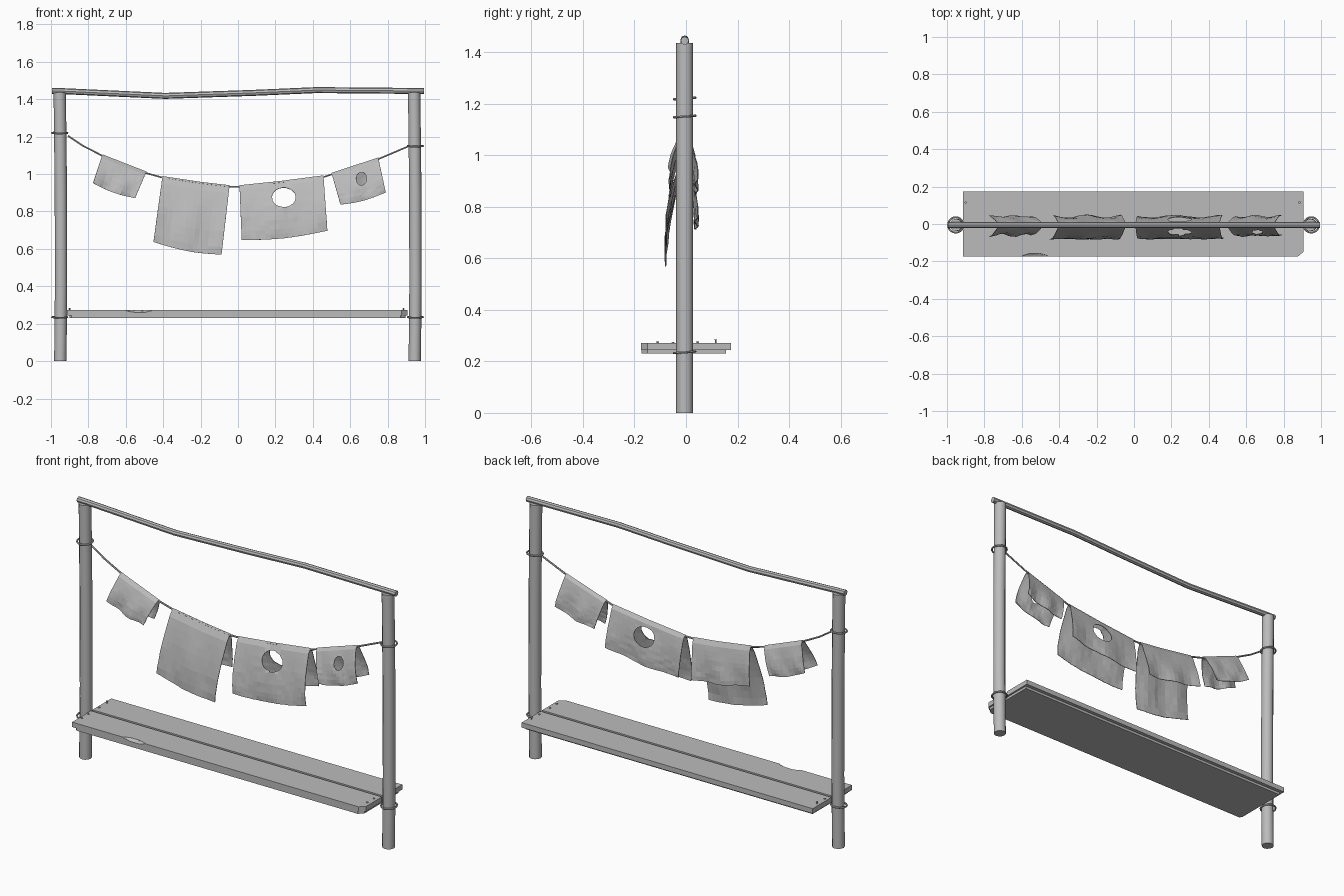
import bpy, bmesh, math, random
from mathutils import Vector

random.seed(4)
cube = bpy.data.objects.get("Cube")
if cube:
    bpy.data.objects.remove(cube)

grey = bpy.data.materials.new("plain_grey")
grey.use_nodes = True
GREY = (0.5, 0.5, 0.5, 1)
grey.diffuse_color = GREY
grey.node_tree.nodes["Principled BSDF"].inputs["Base Color"].default_value = GREY
AXIS_Y = -0.005


def add_object(name, bm):
    bmesh.ops.recalc_face_normals(bm, faces=bm.faces)
    mesh = bpy.data.meshes.new(name)
    bm.to_mesh(mesh)
    bm.free()
    mesh.materials.append(grey)
    ob = bpy.data.objects.new(name, mesh)
    bpy.context.collection.objects.link(ob)
    return ob


def tube(name, points, radius, sides=10, closed=False):
    """Round bar swept along a path of points."""
    curve = bpy.data.curves.new(name, "CURVE")
    curve.dimensions = "3D"
    curve.bevel_depth = radius
    curve.bevel_resolution = (sides - 4) // 2
    curve.use_fill_caps = True
    spline = curve.splines.new("POLY")
    spline.points.add(len(points) - 1)
    for p, co in zip(spline.points, points):
        p.co = (*co, 1)
    spline.use_cyclic_u = closed
    curve.materials.append(grey)
    ob = bpy.data.objects.new(name, curve)
    bpy.context.collection.objects.link(ob)
    bpy.ops.object.select_all(action="DESELECT")
    ob.select_set(True)
    bpy.context.view_layer.objects.active = ob
    bpy.ops.object.convert(target="MESH")
    bpy.ops.object.shade_smooth_by_angle(angle=math.radians(40))
    return bpy.context.object


def board(name, outline, z0, z1):
    """Flat board extruded upward from an outline."""
    bm = bmesh.new()
    face = bm.faces.new([bm.verts.new((x, y, z0)) for x, y in outline])
    top = bmesh.ops.extrude_face_region(bm, geom=[face])["geom"]
    bmesh.ops.translate(bm, vec=(0, 0, z1 - z0),
                        verts=[v for v in top if isinstance(v, bmesh.types.BMVert)])
    return add_object(name, bm)


def ring(name, x, z):
    """Rope loop tied round a post."""
    steps = [i * math.tau / 20 for i in range(20)]
    tube(name, [(x + 0.041 * math.cos(a), AXIS_Y + 0.041 * math.sin(a),
                 z + 0.003 * math.sin(a)) for a in steps], 0.005, 6, True)


# Posts and their rope loops
for side, x, tie in (("right", -0.95, 1.22), ("left", 0.945, 1.15)):
    s = math.copysign(1, x)
    tube(side + "_post", [(x, AXIS_Y, 0), (x + 0.004, AXIS_Y, 0.4),
                          (x + 0.003, AXIS_Y, 0.9), (x - 0.003, AXIS_Y, 1.435)], 0.033, 12)
    ring(side + "_upper_tie", x + 0.003 * s, tie)
    ring(side + "_lower_tie", x + 0.003 * s, 0.235)

# Crooked top rail
tube("top_rail", [(-0.995, AXIS_Y, 1.445), (-0.93, AXIS_Y, 1.443), (-0.39, AXIS_Y, 1.418),
                  (0.08, AXIS_Y, 1.434), (0.42, AXIS_Y, 1.449), (0.995, AXIS_Y, 1.444)], 0.016, 8)

# Sagging clothes line
LINE = [(-0.91, 1.205), (-0.83, 1.152), (-0.72, 1.095), (-0.49, 1.005), (-0.4, 0.98),
        (-0.2, 0.95), (-0.045, 0.932), (0.01, 0.932), (0.23, 0.955), (0.46, 0.985),
        (0.5, 0.998), (0.75, 1.08), (0.91, 1.148)]
tube("clothes_line", [(x, AXIS_Y, z) for x, z in LINE], 0.005, 6)


def line_height(x):
    for (x0, z0), (x1, z1) in zip(LINE, LINE[1:]):
        if x0 <= x <= x1:
            return z0 + (z1 - z0) * (x - x0) / (x1 - x0)
    return LINE[-1][1]


# Bench: two planks over a wide under-board
front_plank = board("front_plank", [(-0.915, -0.175), (0.875, -0.175), (0.905, -0.15),
                                    (0.905, -0.007), (-0.915, -0.007)], 0.244, 0.272)
board("back_plank", [(-0.915, 0.007), (0.905, 0.007), (0.905, 0.175), (-0.915, 0.175)],
      0.244, 0.272)
board("under_board", [(-0.89, -0.173), (0.87, -0.173), (0.895, -0.15), (0.895, 0.155),
                      (-0.9, 0.155), (-0.9, -0.16)], 0.23, 0.244)

# Chip in the front edge
bm = bmesh.new()
bmesh.ops.create_icosphere(bm, subdivisions=2, radius=1)
for v in bm.verts:
    v.co = Vector((-0.53 + v.co.x * 0.085, -0.183 + v.co.y * 0.03, 0.28 + v.co.z * 0.022))
cutter = add_object("chip_cutter", bm)
cut = front_plank.modifiers.new("chip", "BOOLEAN")
cut.operation, cut.object, cut.solver = "DIFFERENCE", cutter, "EXACT"
bpy.context.view_layer.objects.active = front_plank
bpy.ops.object.modifier_apply(modifier="chip")
bpy.data.objects.remove(cutter)

# Nails standing proud of the planks
for x in (-0.9, 0.885):
    for y, top in ((0.115, 0.285), (0.045, 0.277), (-0.05, 0.276), (-0.11, 0.277)):
        tube("nail", [(x, y, 0.26), (x, y, top)], 0.003, 6)
        tube("nail_head", [(x, y, top - 0.003), (x, y, top)], 0.006, 8)


def cloth(name, top, bottom, back, flare, hole=None, through=False, cols=14, rows=9):
    """Sheet folded over the line; top and bottom give the two ends of each edge."""
    (tx0, tx1), (b0, b1) = top, [Vector(p) for p in bottom]
    t0, t1 = Vector((tx0, line_height(tx0))), Vector((tx1, line_height(tx1)))
    phase = random.uniform(0, 6)
    bm = bmesh.new()
    grid = []
    for j in range(-rows, rows + 1):
        v, row = abs(j) / rows, []
        for i in range(cols + 1):
            u = i / cols
            x = t0.x + (t1.x - t0.x) * u
            edge = Vector((x, line_height(x) + 0.007))
            hang = b0.lerp(b1, u) - t0.lerp(t1, u)
            hang.y -= 0.012 * math.sin(u * math.pi)
            reach, sign = (v, -1) if j > 0 else (v * back, 1)
            p = edge + hang * reach
            wave = math.sin(u * 11 + phase) * math.cos(v * 3 + phase + sign)
            depth = flare if sign < 0 else 0.036
            y = AXIS_Y + sign * (depth * math.sin(v * math.pi / 2) + 0.009 * (v > 0))
            y += 0.009 * wave * v + random.uniform(-0.002, 0.002) * v
            row.append(bm.verts.new((p.x, y, p.y)))
        grid.append(row)
    for a, b in zip(grid, grid[1:]):
        for i in range(cols):
            bm.faces.new((a[i], a[i + 1], b[i + 1], b[i]))
    if hole:
        hx, hz, rx, rz = hole

        def spread(p):
            return math.hypot((p.x - hx) / rx, (p.z - hz) / rz)

        # Worn hole: drop inner faces, then pull the rim onto an oval
        gone = [f for f in bm.faces if spread(f.calc_center_median()) < 1
                and (through or f.calc_center_median().y < AXIS_Y)]
        rim = {v for f in gone for v in f.verts}
        bmesh.ops.delete(bm, geom=gone, context="FACES")
        for v in rim:
            if v.is_valid:
                k = 1 / max(spread(v.co), 0.2)
                v.co.x, v.co.z = hx + (v.co.x - hx) * k, hz + (v.co.z - hz) * k
    ob = add_object(name, bm)
    thick = ob.modifiers.new("thickness", "SOLIDIFY")
    thick.thickness = 0.003
    thick.offset = 0


# Hanging cloths
cloth("small_cloth_right", (-0.725, -0.49), ((-0.775, 0.945), (-0.55, 0.865)), 1.0, 0.045)
cloth("long_cloth", (-0.404, -0.045), ((-0.452, 0.63), (-0.088, 0.562)), 0.58, 0.066)
cloth("torn_cloth", (0.008, 0.457), ((0.02, 0.64), (0.478, 0.69)), 0.78, 0.064,
      (0.245, 0.875, 0.064, 0.052), True, 18, 12)
cloth("small_cloth_left", (0.5, 0.75), ((0.548, 0.83), (0.79, 0.895)), 0.95, 0.048,
      (0.66, 0.975, 0.028, 0.035), False, 16, 12)
